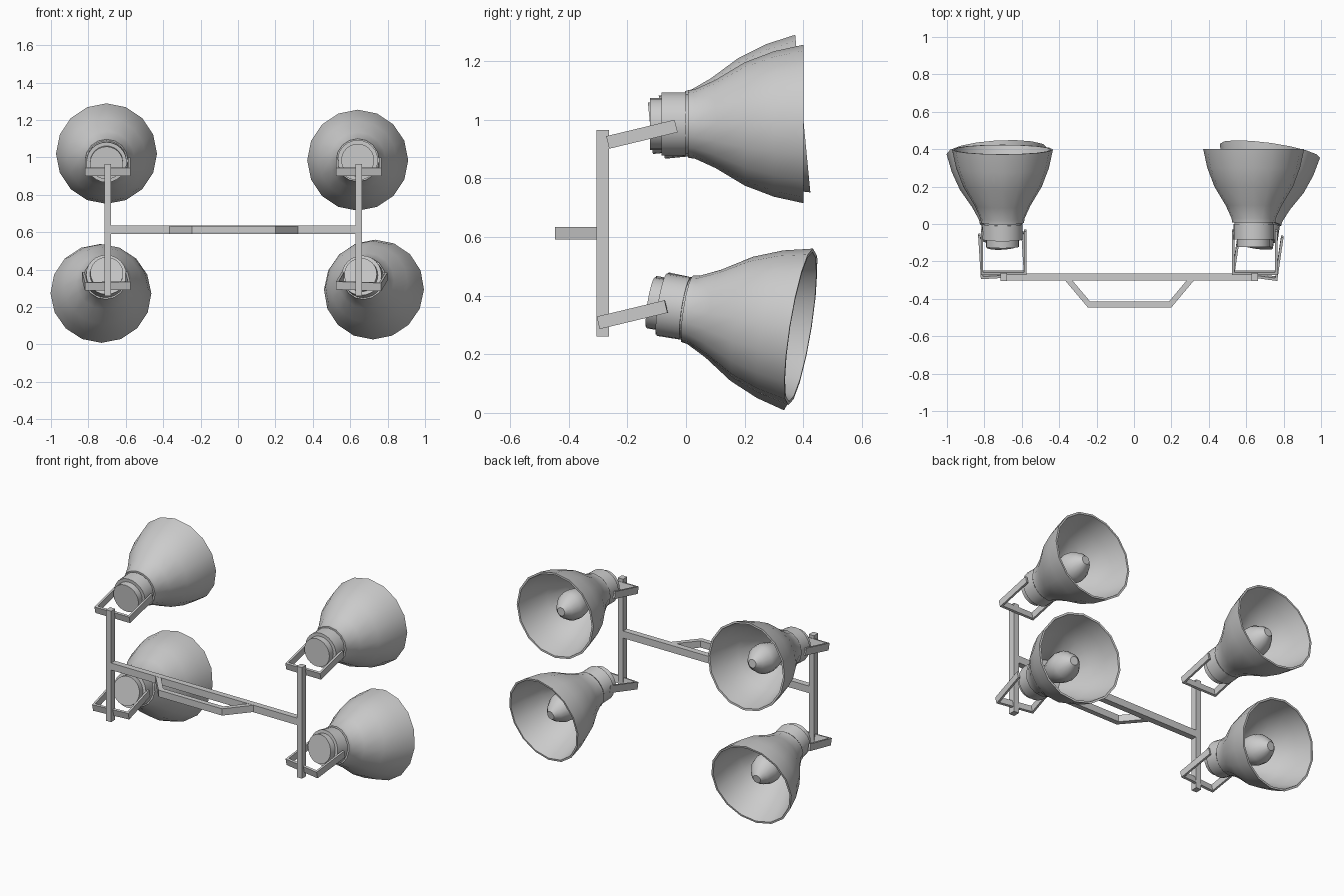
import bpy, bmesh
from math import sin, cos, pi, radians
from mathutils import Matrix, Vector

if "Cube" in bpy.data.objects:
    bpy.data.objects.remove(bpy.data.objects["Cube"])


def finish(name, bm, matrix=None, smooth=False):
    bmesh.ops.remove_doubles(bm, verts=bm.verts, dist=1e-5)
    bmesh.ops.recalc_face_normals(bm, faces=bm.faces)
    me = bpy.data.meshes.new(name)
    bm.to_mesh(me)
    bm.free()
    ob = bpy.data.objects.new(name, me)
    bpy.context.collection.objects.link(ob)
    if matrix is not None:
        ob.matrix_world = matrix
    if smooth:
        bpy.ops.object.select_all(action='DESELECT')
        ob.select_set(True)
        bpy.context.view_layer.objects.active = ob
        bpy.ops.object.shade_smooth_by_angle(angle=radians(35))
    return ob


def box(name, x0, x1, y0, y1, z0, z1):
    bm = bmesh.new()
    bmesh.ops.create_cube(bm, size=1)
    for v in bm.verts:
        v.co = Vector(((x0 + x1) / 2 + v.co.x * (x1 - x0),
                       (y0 + y1) / 2 + v.co.y * (y1 - y0),
                       (z0 + z1) / 2 + v.co.z * (z1 - z0)))
    return finish(name, bm)


def prism(name, outline, z0, z1, matrix=None):
    bm = bmesh.new()
    face = bm.faces.new([bm.verts.new((x, y, z0)) for x, y in outline])
    ext = bmesh.ops.extrude_face_region(bm, geom=[face], use_keep_orig=True)
    for e in ext['geom']:
        if isinstance(e, bmesh.types.BMVert):
            e.co.z = z1
    return finish(name, bm, matrix)


def lathe(name, profile, matrix, n=16, closed=False):
    # profile of (y, radius) turned around the y axis
    bm = bmesh.new()
    rings = [[bm.verts.new((r * cos(2 * pi * i / n), y, r * sin(2 * pi * i / n)))
              for i in range(n)] for y, r in profile]
    pairs = list(zip(rings, rings[1:]))
    if closed:
        pairs.append((rings[-1], rings[0]))
    for a, b in pairs:
        for i in range(n):
            j = (i + 1) % n
            bm.faces.new((a[i], a[j], b[j], b[i]))
    if not closed:
        bm.faces.new(rings[0])
        bm.faces.new(rings[-1])
    return finish(name, bm, matrix, smooth=True)


# Horn shell: outer skin, then back along the inner skin
BELL = [(0.007, 0.115), (0.03, 0.118), (0.1, 0.15), (0.2, 0.21), (0.3, 0.248), (0.4, 0.27),
        (0.4, 0.258), (0.3, 0.236), (0.2, 0.197), (0.1, 0.137), (0.03, 0.105), (0.007, 0.1)]
DRIVER = [(0.0, 0.108), (-0.083, 0.108), (-0.083, 0.088), (-0.122, 0.088)]
NECK = [(-0.01, 0.103), (0.02, 0.103)]
PLUG = [(0.01, 0.05), (0.1, 0.06), (0.17, 0.082), (0.22, 0.09), (0.26, 0.084),
        (0.31, 0.055), (0.34, 0.026)]
YOKE = [(-0.122, 0), (0.122, 0), (0.122, 0.24), (0.109, 0.24), (0.109, 0.014),
        (-0.109, 0.014), (-0.109, 0.24), (-0.122, 0.24)]


def speaker(tag, base, pitch, yaw, mount):
    m = (Matrix.Translation(base) @ Matrix.Rotation(radians(yaw), 4, 'Z')
         @ Matrix.Rotation(radians(pitch), 4, 'X'))
    lathe("horn_bell_" + tag, BELL, m, closed=True)
    lathe("horn_neck_" + tag, NECK, m)
    lathe("horn_driver_" + tag, DRIVER, m, n=24)
    lathe("horn_plug_" + tag, PLUG, m)
    # U-shaped mounting bracket
    y = (Matrix.Translation(mount) @ Matrix.Rotation(radians(13.5), 4, 'X')
         @ Matrix.Rotation(radians(yaw), 4, 'Z'))
    prism("yoke_" + tag, YOKE, -0.022, 0.022, y)


LX, RX = -0.697, 0.645
speaker("upper_left", (-0.703, 0, 0.982), 5.5, 0, (LX, -0.267, 0.922))
speaker("upper_right", (0.64, 0, 0.985), 0, 0, (RX, -0.267, 0.922))
speaker("lower_left", (-0.709, 0, 0.356), -12, 3.5, (LX, -0.283, 0.311))
speaker("lower_right", (0.672, 0, 0.356), -9, -8, (RX, -0.283, 0.311))

# Frame: two posts, cross bar and rear stand-off
for tag, x in (("left", LX), ("right", RX)):
    box("post_" + tag, x - 0.018, x + 0.018, -0.305, -0.263, 0.26, 0.965)
box("cross_bar", LX, RX, -0.303, -0.265, 0.59, 0.635)
prism("standoff_bracket",
      [(-0.37, -0.300), (-0.247, -0.446), (0.2, -0.446), (0.322, -0.300),
       (0.283, -0.300), (0.188, -0.414), (-0.235, -0.414), (-0.331, -0.300)],
      0.591, 0.634)
